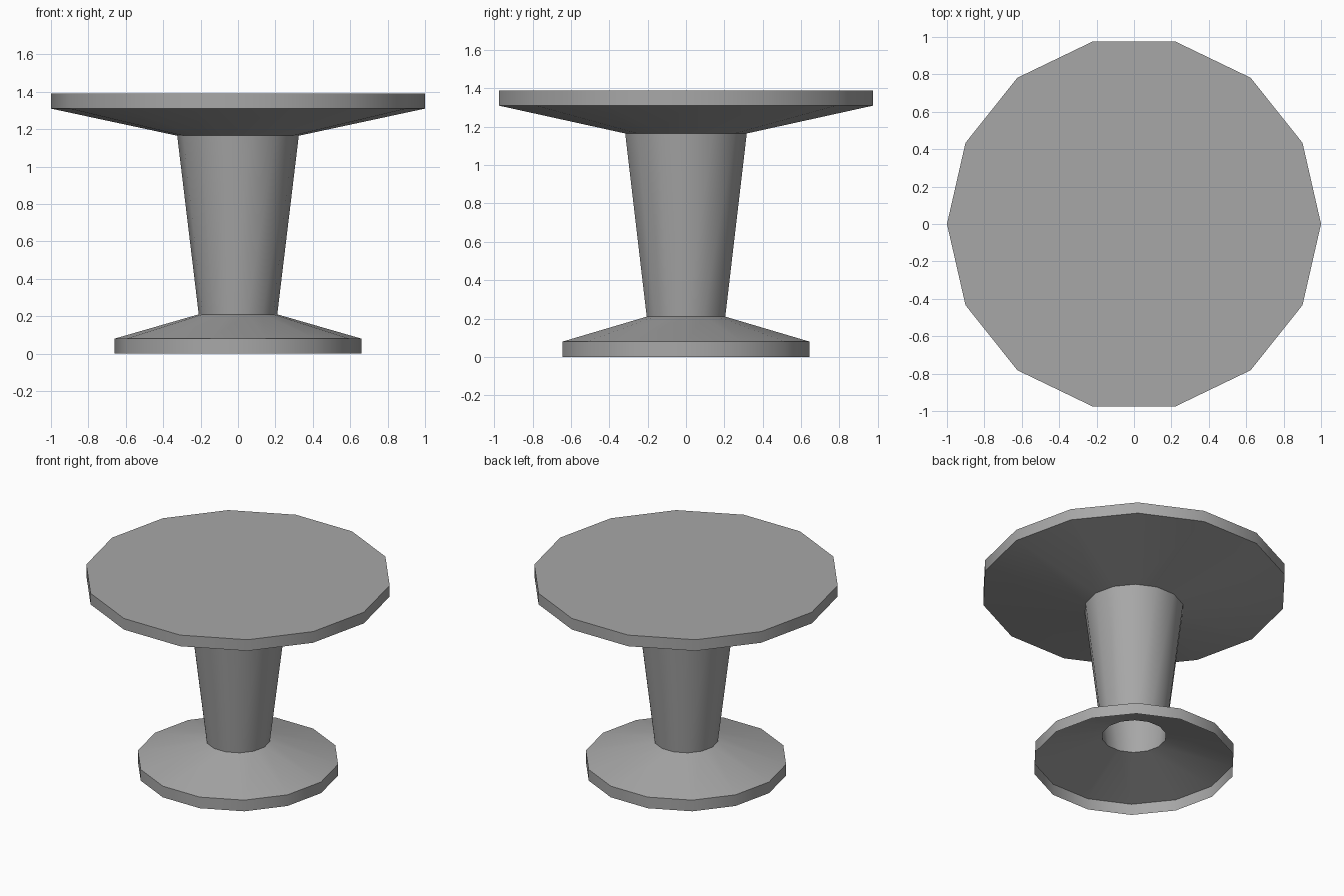
import bpy
import bmesh
from math import cos, sin, tau, radians

SIDES = 14

cube = bpy.data.objects.get("Cube")
if cube:
    bpy.data.objects.remove(cube, do_unlink=True)

# Single plain grey for the whole table
GREY = (0.39, 0.39, 0.39, 1)
grey = bpy.data.materials.new("plain_grey")
grey.use_nodes = True
grey.diffuse_color = GREY
grey.node_tree.nodes["Principled BSDF"].inputs["Base Color"].default_value = GREY


def lathe(name, profile, cap_top=False):
    """Revolve (radius, height) points, listed upwards, into an open shell."""
    bm = bmesh.new()
    rings = [[bm.verts.new((r * cos(tau * i / SIDES), r * sin(tau * i / SIDES), z))
              for i in range(SIDES)] for r, z in profile]
    for low, high in zip(rings, rings[1:]):
        for i in range(SIDES):
            j = (i + 1) % SIDES
            bm.faces.new((low[i], low[j], high[j], high[i]))
    if cap_top:
        bm.faces.new(rings[-1])
    bm.normal_update()
    # Smooth around the sides, sharp at the rims
    for face in bm.faces:
        face.smooth = True
    for edge in bm.edges:
        edge.smooth = edge.calc_face_angle(0) < radians(30)
    mesh = bpy.data.meshes.new(name)
    bm.to_mesh(mesh)
    bm.free()
    mesh.materials.append(grey)
    obj = bpy.data.objects.new(name, mesh)
    bpy.context.collection.objects.link(obj)
    return obj


# Hollow foot with a short rim, open underneath
lathe("base", [(0.66, 0), (0.66, 0.08), (0.21, 0.21)])

# Hollow stem, widening upwards
lathe("stem", [(0.21, 0.21), (0.325, 1.165)])

# Table top: flared underside, rim and flat surface
lathe("table_top", [(0.325, 1.165), (1, 1.31), (1, 1.39)], cap_top=True)
